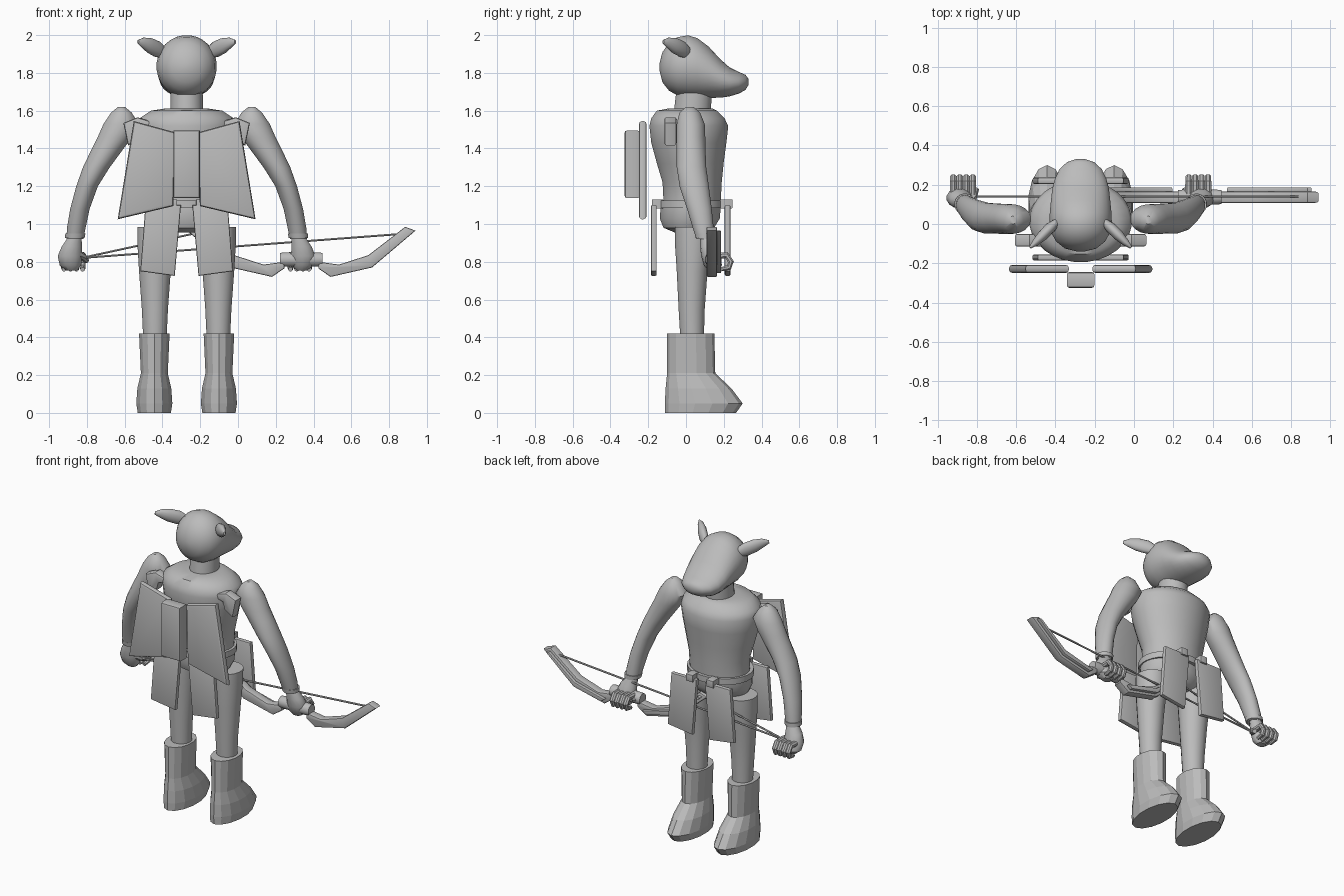
import bpy, bmesh, math
from mathutils import Vector

CX = -0.272      # centre line of the figure
BOW_X = 0.335    # centre of the bow

grey = bpy.data.materials.new("plain_grey")
grey.diffuse_color = (0.5, 0.5, 0.5, 1)


def finish(name, bm, angle=40):
    bmesh.ops.recalc_face_normals(bm, faces=bm.faces)
    me = bpy.data.meshes.new(name)
    bm.to_mesh(me)
    bm.free()
    me.materials.append(grey)
    ob = bpy.data.objects.new(name, me)
    bpy.context.collection.objects.link(ob)
    if angle:
        bpy.ops.object.select_all(action='DESELECT')
        ob.select_set(True)
        bpy.context.view_layer.objects.active = ob
        bpy.ops.object.shade_smooth_by_angle(angle=math.radians(angle))
    return ob


def skin(name, rings, angle=40):
    """Bridge rings of points and cap both ends."""
    bm = bmesh.new()
    vs = [[bm.verts.new(p) for p in r] for r in rings]
    n = len(vs[0])
    for a, b in zip(vs, vs[1:]):
        for i in range(n):
            j = (i + 1) % n
            bm.faces.new((a[i], a[j], b[j], b[i]))
    bm.faces.new(vs[0])
    bm.faces.new(vs[-1])
    return finish(name, bm, angle)


def turn(n):
    return [(math.cos(math.tau * (i + .5) / n), math.sin(math.tau * (i + .5) / n)) for i in range(n)]


def stack(name, levels, side=1, n=20, angle=40):
    """Horizontal ellipses: (z, offset from centre line, half width, back y, front y)."""
    rings = [[(CX + side * (dx + c * hx), (y0 + y1) / 2 + s * (y1 - y0) / 2, z) for c, s in turn(n)]
             for z, dx, hx, y0, y1 in levels]
    return skin(name, rings, angle)


def tube(name, pts, ref, n=10, flat=1.0):
    """Round tube through (x, y, z, radius) points."""
    ps = [Vector(p[:3]) for p in pts]
    rings = []
    for i, p in enumerate(ps):
        t = (ps[min(i + 1, len(ps) - 1)] - ps[max(i - 1, 0)]).normalized()
        u = (Vector(ref) - t * t.dot(Vector(ref))).normalized()
        v = t.cross(u)
        r = pts[i][3]
        rings.append([p + u * c * r + v * s * r * flat for c, s in turn(n)])
    return skin(name, rings)


def plate(name, outline, y0, y1, bevel=0.012, cx=CX, side=1):
    """Extruded xz outline with rounded edges."""
    bm = bmesh.new()
    a = [bm.verts.new((cx + side * x, y0, z)) for x, z in outline]
    f = bm.faces.new(a)
    ext = bmesh.ops.extrude_face_region(bm, geom=[f])
    bmesh.ops.translate(bm, vec=(0, y1 - y0, 0), verts=[g for g in ext["geom"] if isinstance(g, bmesh.types.BMVert)])
    bmesh.ops.recalc_face_normals(bm, faces=bm.faces)
    if bevel:
        rim = [e for e in bm.edges if abs(e.verts[0].co.y - e.verts[1].co.y) < 1e-5]
        bmesh.ops.bevel(bm, geom=rim, offset=bevel, segments=2, profile=0.5, affect='EDGES')
    return finish(name, bm, 30)


# Head with a broad snout: (y, half width, bottom z, top z)
profile = [(-.14, .02, 1.81, 1.85), (-.125, .08, 1.75, 1.91), (-.09, .125, 1.705, 1.96), (-.045, .15, 1.68, 1.99),
           (.01, .16, 1.67, 2.0), (.06, .158, 1.668, 1.985), (.12, .152, 1.667, 1.94), (.18, .145, 1.668, 1.875),
           (.23, .132, 1.675, 1.83), (.28, .108, 1.69, 1.805), (.315, .07, 1.71, 1.79), (.33, .025, 1.735, 1.77)]
skin("head", [[(CX + c * hx, y, (z0 + z1) / 2 + s * (z1 - z0) / 2) for c, s in turn(28)]
              for y, hx, z0, z1 in profile], 50)

# Neck, torso, hips and belt
stack("neck", [(1.56, 0, .088, -.07, .13), (1.72, 0, .086, -.05, .14)])
stack("torso", [(1.04, 0, .20, -.13, .18), (1.12, 0, .195, -.12, .185), (1.22, 0, .20, -.125, .19),
                (1.32, 0, .225, -.155, .20), (1.43, 0, .25, -.185, .215), (1.52, 0, .262, -.195, .225),
                (1.56, 0, .25, -.185, .205), (1.60, 0, .19, -.155, .165), (1.612, 0, .11, -.09, .14)], n=28)
stack("hips", [(.955, 0, .10, -.06, .12), (.98, 0, .18, -.12, .15), (1.03, 0, .205, -.14, .18),
               (1.09, 0, .205, -.135, .185)], n=28)
stack("belt", [(1.085, 0, .212, -.155, .205), (1.125, 0, .212, -.155, .205)], n=28)

# Central quiver box on the back
plate("back_box", [(-.07, 1.137), (.07, 1.137), (.07, 1.495), (-.07, 1.495)], -.325, -.245)

for s, tag in ((-1, "left"), (1, "right")):
    # Ears swept outward and backward
    ear = [(.12, .01, 1.905, .03), (.155, -.02, 1.925, .043), (.195, -.06, 1.945, .041),
           (.23, -.095, 1.96, .028), (.257, -.12, 1.965, .01)]
    tube(tag + "_ear", [(CX + s * x, y, z, r) for x, y, z, r in ear], (0, 0, 1), 14, .65)

    # Arms and wrist cuffs
    stack(tag + "_arm", [(1.62, .345, .018, 0, .04), (1.59, .345, .055, -.035, .075), (1.53, .347, .094, -.05, .10),
                         (1.46, .38, .092, -.052, .103), (1.40, .417, .085, -.05, .104), (1.30, .478, .072, -.05, .108),
                         (1.20, .527, .058, -.035, .122), (1.08, .565, .052, .005, .137), (.98, .584, .05, .035, .147),
                         (.92, .592, .045, .055, .15)], s)
    stack(tag + "_cuff", [(.925, .592, .052, .05, .155), (.95, .589, .054, .045, .155)], s)

    # Hands with curled fingers and a thumb
    stack(tag + "_hand", [(.93, .592, .037, .075, .145), (.88, .608, .055, .075, .165), (.83, .618, .066, .08, .185),
                          (.78, .615, .058, .095, .19), (.755, .61, .03, .12, .17)], s, 14)
    for k in range(4):
        x = CX + s * (.55 + .033 * k)
        tube(f"{tag}_finger_{k + 1}", [(x, .15, .83, .019), (x, .215, .835, .018), (x, .238, .80, .017),
                                       (x, .228, .77, .016), (x, .185, .76, .012)], (1, 0, 0), 8)
    tube(tag + "_thumb", [(CX + s * x, y, z, r) for x, y, z, r in
                          ((.59, .11, .85, .022), (.545, .14, .825, .02), (.53, .18, .805, .014))], (0, 0, 1), 8)

    # Legs and faceted boots
    stack(tag + "_leg", [(.38, .168, .062, -.03, .095), (.55, .168, .07, -.04, .10), (.75, .168, .085, -.05, .115),
                         (.90, .167, .095, -.06, .135), (.985, .165, .097, -.06, .14)], s)
    stack(tag + "_boot", [(0, .171, .09, -.11, .265), (.05, .171, .098, -.112, .30), (.13, .171, .092, -.108, .24),
                          (.21, .171, .073, -.10, .155), (.42, .171, .083, -.10, .15)], s, 14, 0)

    # Hanging flaps, with belt loops holding them
    flap = [(.03, 1.10), (.218, 1.10), (.245, .75), (.063, .725)]
    for y0, y1, end in ((-.186, -.155, "rear"), (.205, .236, "fore")):
        plate(f"{tag}_{end}_flap", flap, y0, y1, .008, CX, s)
    plate(tag + "_belt_loop", [(.05, 1.083), (.1, 1.083), (.1, 1.13), (.05, 1.13)], .18, .247, .004, CX, s)
    plate(tag + "_rear_loop", [(.05, 1.083), (.1, 1.083), (.1, 1.13), (.05, 1.13)], -.18, -.12, .004, CX, s)

    # Flared back panels and shoulder pads
    plate(tag + "_back_panel", [(.06, 1.485), (.28, 1.545), (.365, 1.025), (.07, 1.095)], -.25, -.208, .016, CX, s)
    plate(tag + "_shoulder_pad", [(.13, 1.525), (.26, 1.565), (.335, 1.535), (.31, 1.415), (.25, 1.45), (.235, 1.50)],
          -.115, -.05, .012, CX, s)

    # Bow limbs with a raised spine
    plate(tag + "_bow_limb", [(.09, .80), (.09, .765), (.155, .72), (.375, .77), (.605, .965), (.55, .985),
                              (.355, .835), (.2, .785)], .108, .165, .008, BOW_X, s)
    plate(tag + "_bow_spine", [(.14, .76), (.165, .74), (.365, .785), (.57, .96), (.55, .965), (.36, .815)],
          .16, .186, .004, BOW_X, s)
    # String drawn from the limb tip to the far hand
    tube(tag + "_bow_string", [(BOW_X + s * .565, .14, .95, .006), (-.83, .14, .82, .006)], (0, 0, 1), 6)

# Bow grip
tube("bow_grip", [(BOW_X + x, .137, .812, r) for x, r in ((-.112, .036), (-.09, .039), (.09, .039), (.112, .036))],
     (0, 0, 1), 12)
